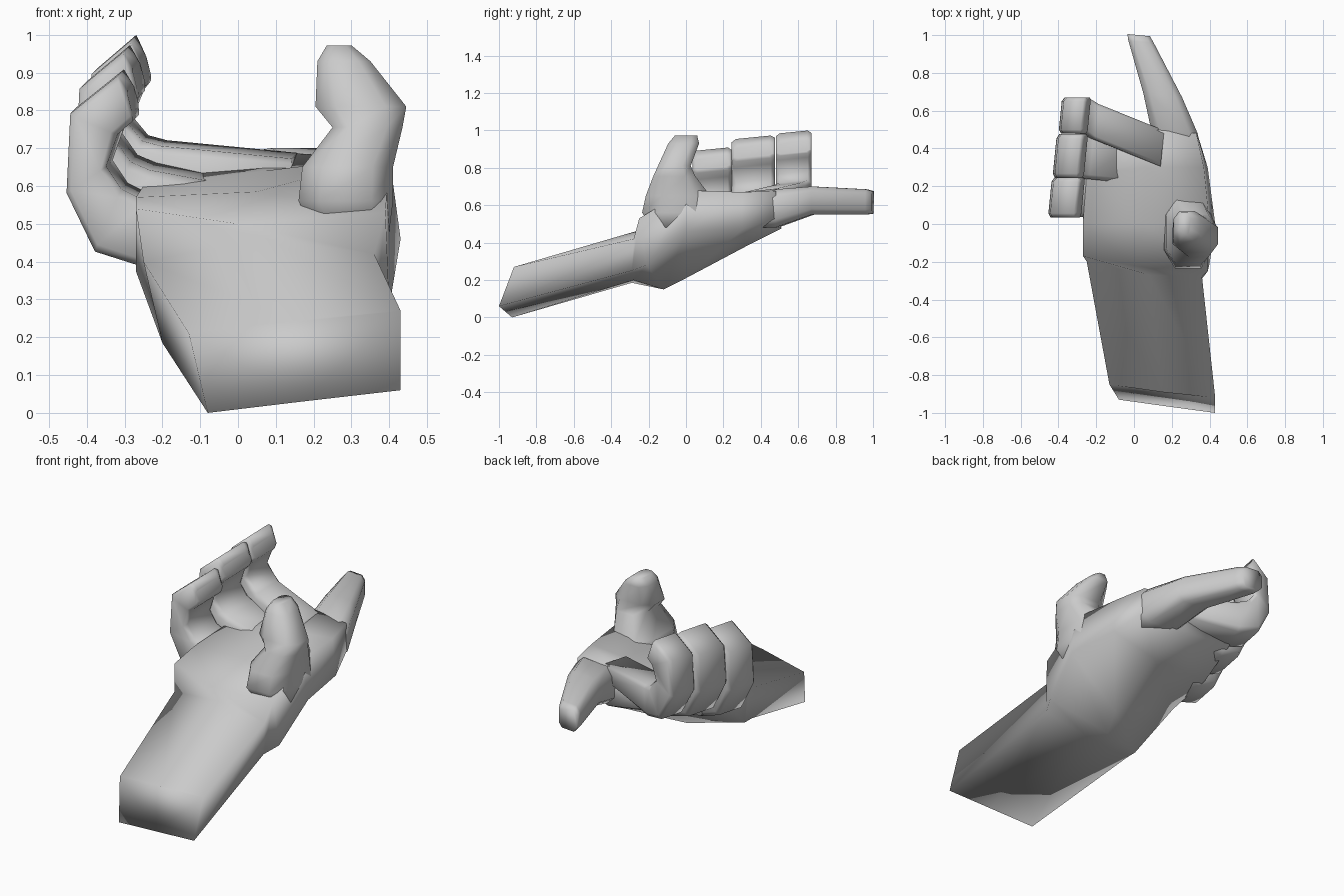
import bpy, bmesh
from mathutils import Vector as V

if "Cube" in bpy.data.objects:
    bpy.data.objects.remove(bpy.data.objects["Cube"])


def loft(name, rings):
    """Skin a list of equal-length point rings and cap both ends."""
    bm = bmesh.new()
    vr = [[bm.verts.new(p) for p in r] for r in rings]
    n = len(vr[0])
    for a, b in zip(vr, vr[1:]):
        for i in range(n):
            j = (i + 1) % n
            bm.faces.new((a[i], a[j], b[j], b[i]))
    bm.faces.new(vr[0])
    bm.faces.new(vr[-1])
    bmesh.ops.recalc_face_normals(bm, faces=bm.faces)
    me = bpy.data.meshes.new(name)
    bm.to_mesh(me)
    bm.free()
    ob = bpy.data.objects.new(name, me)
    bpy.context.collection.objects.link(ob)
    bpy.ops.object.select_all(action='DESELECT')
    ob.select_set(True)
    bpy.context.view_layer.objects.active = ob
    bpy.ops.object.shade_smooth_by_angle(angle=2.2)
    return ob


def octagon(c, a, b, k=.5, m=.55):
    """Chamfered section around c with half axes a and b."""
    pts = [(1, -k), (1, k), (m, 1), (-m, 1), (-1, k), (-1, -k), (-m, -1), (m, -1)]
    return [V(c) + V(a) * u + V(b) * v for u, v in pts]


# Forearm and palm: six points per section, underside first
loft("forearm_and_palm", [
    [(-.08, -.93, 0), (.17, -.965, .03), (.43, -1, .06), (.43, -.92, .27), (.15, -.89, .245), (-.13, -.85, .21)],
    [(-.20, -.29, .185), (.10, -.28, .20), (.36, -.29, .25), (.36, -.28, .42), (.08, -.27, .46), (-.25, -.2, .40)],
    [(-.20, -.23, .185), (.08, -.12, .15), (.40, -.21, .28), (.39, -.25, .53), (.0, -.22, .50), (-.27, -.17, .54)],
    [(-.27, .0, .375), (.13, .0, .21), (.43, .0, .46), (.40, .0, .68), (.05, .0, .585), (-.27, .0, .57)],
    [(-.27, .26, .43), (.14, .33, .385), (.39, .3, .47), (.37, .3, .67), (.07, .3, .64), (-.25, .26, .60)],
    [(-.24, .50, .53), (.12, .51, .475), (.335, .48, .53), (.33, .48, .675), (.10, .5, .69), (-.2, .46, .63)],
])

# Pointing index finger: (x min, x max, y, z min, z max)
index = [(.15, .32, .33, .48, .62), (.09, .338, .49, .482, .685),
         (.05, .255, .68, .55, .70), (-.03, .105, .965, .55, .685), (-.035, .085, 1, .555, .675)]
loft("index_finger", [octagon(((x0 + x1) / 2, y, (z0 + z1) / 2), ((x1 - x0) / 2, -.05 * (x1 - x0), 0),
                              (0, 0, (z1 - z0) / 2), .6, .65) for x0, x1, y, z0, z1 in index])

# Thumb: (z, x min, x max, y min, y max)
thumb = [(.48, .2, .40, -.18, .1), (.56, .16, .41, -.235, .15), (.65, .17, .41, -.215, .13),
         (.755, .25, .435, -.175, .05), (.81, .205, .445, -.15, .025),
         (.93, .21, .35, -.095, .07), (.972, .235, .30, -.06, .06)]
loft("thumb", [octagon(((x0 + x1) / 2, (y0 + y1) / 2, z), ((x1 - x0) / 2, 0, 0),
                       (0, (y1 - y0) / 2, 0)) for z, x0, x1, y0, y1 in thumb])

# Curled fingers: outer and inner (x, z) of each section, root to tip
curl = [((.0, .44), (.0, .53)), ((-.26, .40), (-.25, .575)), ((-.37, .435), (-.30, .60)),
        ((-.445, .59), (-.34, .66)), ((-.435, .80), (-.31, .745)),
        ((-.31, .90), (-.27, .78)), ((-.285, .86), (-.27, .80))]
# name, root x, root y, finger y, half width, root lift, tip lift, x shift
for name, rx, ry, fy, hw, l0, l1, dx in [("little_finger", -.05, .15, .14, .105, 0, 0, 0),
                                         ("ring_finger", 0, .33, .36, .116, .08, .06, .025),
                                         ("middle_finger", .15, .40, .575, .095, .15, .08, .055)]:
    rings = []
    for i, (o, q) in enumerate(curl):
        t = i / (len(curl) - 1)
        lift = l0 + (l1 - l0) * t
        y = ry + (fy - ry) * (0, .8, 1, 1, 1, 1, 1)[i]
        sx = rx if i == 0 else dx * (1 if i < 5 else .6)
        po, pq = V((o[0] + sx, y, o[1] + lift)), V((q[0] + sx, y, q[1] + lift))
        w = hw * (.88 if i == 6 else 1)
        # sections lean slightly so the knuckle row climbs toward the index side
        rings.append(octagon((po + pq) / 2, (po - pq) / 2, (.1 * w, w, .1 * w), .8, .75))
    loft(name, rings)
